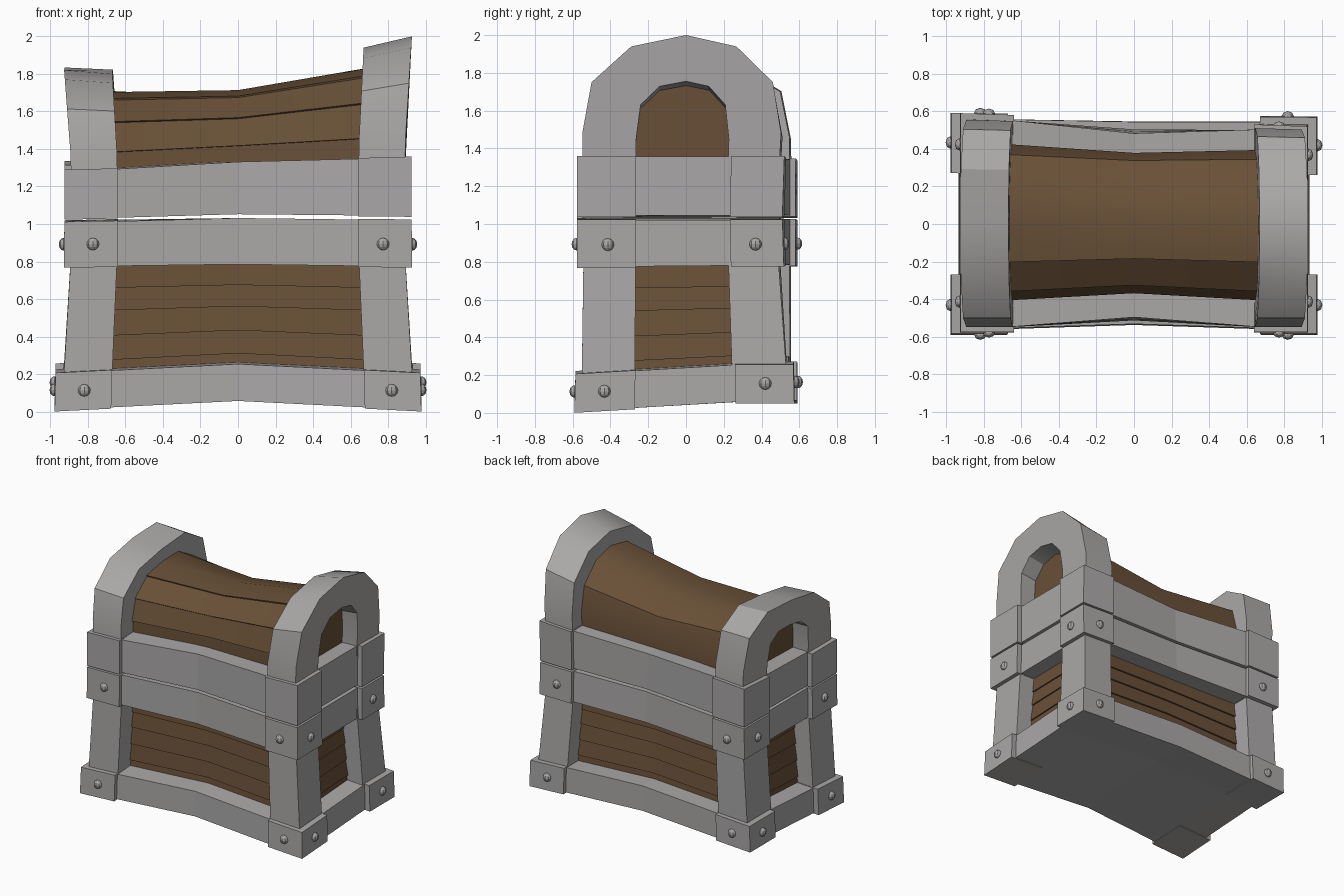
import bpy, bmesh, math
from mathutils import Vector

if "Cube" in bpy.data.objects:
    bpy.data.objects.remove(bpy.data.objects["Cube"])


def material(name, rgb):
    m = bpy.data.materials.new(name)
    m.diffuse_color = (*rgb, 1)
    m.use_nodes = True
    m.node_tree.nodes["Principled BSDF"].inputs["Base Color"].default_value = m.diffuse_color
    return m


METAL = material("grey_metal", (0.40, 0.39, 0.385))
WOOD = material("brown_wood", (0.140, 0.080, 0.038))


def lerp(t, knots):
    """Piecewise linear lookup."""
    if t <= knots[0][0]:
        return knots[0][1]
    for (a, va), (b, vb) in zip(knots, knots[1:]):
        if t <= b:
            return va + (vb - va) * (t - a) / (b - a)
    return knots[-1][1]


def warp(x, y, z):
    """Bends a straight chest into its crooked cartoon shape."""
    bow = max(0, 1 - abs(x) / 0.65)
    # pinched waist
    wx = x * lerp(z, [(0, 1.04), (.2, 1.035), (.78, .985), (1.36, .985), (2, 1.03)])
    front = lerp(z, [(0, 1.01), (.2, 1.0), (.9, .985), (1.36, .985), (1.5, 1)])
    if y > 0:
        right = lerp(z, [(0, .98), (.25, .97), (.8, .88), (1.1, .87), (1.36, .89), (1.5, .92)])
        f = right + (1.01 - right) * min(1, max(0, (0.9 - x) / 1.8))
        f -= bow * lerp(z, [(.2, .01), (1, .05), (1.36, .08), (1.9, .03)])
    else:
        f = front - bow * lerp(z, [(.2, .04), (1, .07), (1.36, .09)])
    # raised middle and back, sagging left front of the lid
    wz = z + .05 * max(0, 1 - abs(x) / .95) * lerp(
        z, [(0, 1), (.25, 1), (.78, .25), (1.03, .5), (1.36, 1), (1.9, 0)])
    wz += lerp(y, [(-.585, 0), (.27, .05)]) * lerp(z, [(.25, 1), (.8, .1), (1, 0)])
    sag = lerp(x, [(-.9, -.18), (-.65, -.20), (0, -.19), (.65, -.06), (.9, 0)])
    sag *= 1 - lerp(y, [(0, 0), (.5, .65)]) * lerp(-x, [(0, 0), (.65, 1)])
    return Vector((wx, y * f, wz + sag * max(0, z - .95) / 1.05))


def finish(bm, name, mat, smooth=False):
    bmesh.ops.recalc_face_normals(bm, faces=bm.faces)
    me = bpy.data.meshes.new(name)
    bm.to_mesh(me)
    bm.free()
    me.materials.append(mat)
    if smooth:
        me.shade_smooth()
        me.set_sharp_from_angle(angle=math.radians(32))
    ob = bpy.data.objects.new(name, me)
    bpy.context.collection.objects.link(ob)
    return ob


def prism(name, profile, xs, mat, taper=0, smooth=False):
    """Sweeps a y-z profile through x stations, then warps it."""
    bm = bmesh.new()
    top = max(p[1] for p in profile)
    rings = [[bm.verts.new(warp(x * (1 - taper * (z == top)), y, z)) for y, z in profile] for x in xs]
    n = len(profile)
    for a, b in zip(rings, rings[1:]):
        for i in range(n):
            j = (i + 1) % n
            bm.faces.new((a[i], a[j], b[j], b[i]))
    bm.faces.new(rings[0])
    bm.faces.new(rings[-1][::-1])
    return finish(bm, name, mat, smooth)


def rect(y0, y1, z0, z1):
    return [(y0, z0), (y1, z0), (y1, z1), (y0, z1)]


def slab(h, z0, z1):
    return [(-h, z0), (.27, z0), (h, z0), (h, z1), (.27, z1), (-h, z1)]


def bolt(name, centre, axis):
    bm = bmesh.new()
    bmesh.ops.create_uvsphere(bm, u_segments=8, v_segments=6, radius=.033)
    for v in bm.verts:
        v.co[axis] *= .8
        v.co += centre
    finish(bm, name, METAL)


SIDES = [(sx, sy) for sx in (-1, 1) for sy in (-1, 1)]
STATIONS = [-.9, -.65, 0, .65, .9]

# Horizontal bands: base, body rim, lid rim
for name, z0, z1 in (("base", .005, .202), ("body_rim", .772, 1.02), ("lid_rim", 1.043, 1.355)):
    prism(name + "_band", slab(.555, z0, z1), STATIONS, METAL)
    for sx, sy in SIDES:
        xs = sorted((sx * .65, sx * .94))
        ys = sorted((sy * .268, sy * .585))
        prism(name + "_corner", rect(*ys, z0 - .005, z1 + .004), xs, METAL)

# Corner posts
for sx, sy in SIDES:
    ys = sorted((sy * (.27 if sy < 0 else .252), sy * .55))
    prism("corner_post", rect(*ys, .1, .9), sorted((sx * .65, sx * .9)), METAL)

# Overlapping body planks
levels = [.1, .25, .385, .525, .65, .85]
for z0, z1 in zip(levels, levels[1:]):
    prof = [(-.405, z0), (.415, z0), (.402, z1), (-.392, z1)]
    prism("body_plank", prof, [-.775, -.65, 0, .65, .775], WOOD, taper=.014)

# Lid wood: barrel top with stepped planks at the front
half = [(-.395, 1.2), (-.395, 1.47), (-.35, 1.67), (-.20, 1.825), (0, 1.88)]
stepped = []
for (y0, z0), (y1, z1) in zip(half, half[1:]):
    d = Vector((y1 - y0, z1 - z0)).normalized()
    stepped += [(y0 - d.y * .012, z0 + d.x * .012), (y1, z1)]
back = [(.20, 1.83), (.37, 1.68), (.425, 1.47), (.425, 1.2)]
prism("lid_planks", stepped + back, [-.765, -.65, 0, .65, .765], WOOD, smooth=True)

# Lid end arches
outer = [(-.555, 1.2), (-.55, 1.48), (-.50, 1.75), (-.29, 1.94), (0, 2.0)]
inner = [(-.27, 1.2), (-.265, 1.45), (-.24, 1.63), (-.14, 1.728), (0, 1.755)]


def mirrored(pts, k=1):
    return pts + [(-y * k, z) for y, z in pts[-2::-1]]


arch = mirrored(outer) + mirrored(inner, .94)[::-1]
prism("left_lid_arch", arch, [-.9, -.65], METAL, smooth=True)
prism("right_lid_arch", arch, [.65, .9], METAL, smooth=True)

# Bolts on base and body rim corners
for sx, sy in SIDES:
    for z, bx, by in ((.105, .79, .43), (.89, .785, .42)):
        bolt("front_back_bolt", warp(sx * bx, sy * .588, z), 1)
        bolt("side_bolt", warp(sx * .943, sy * by, z), 0)
